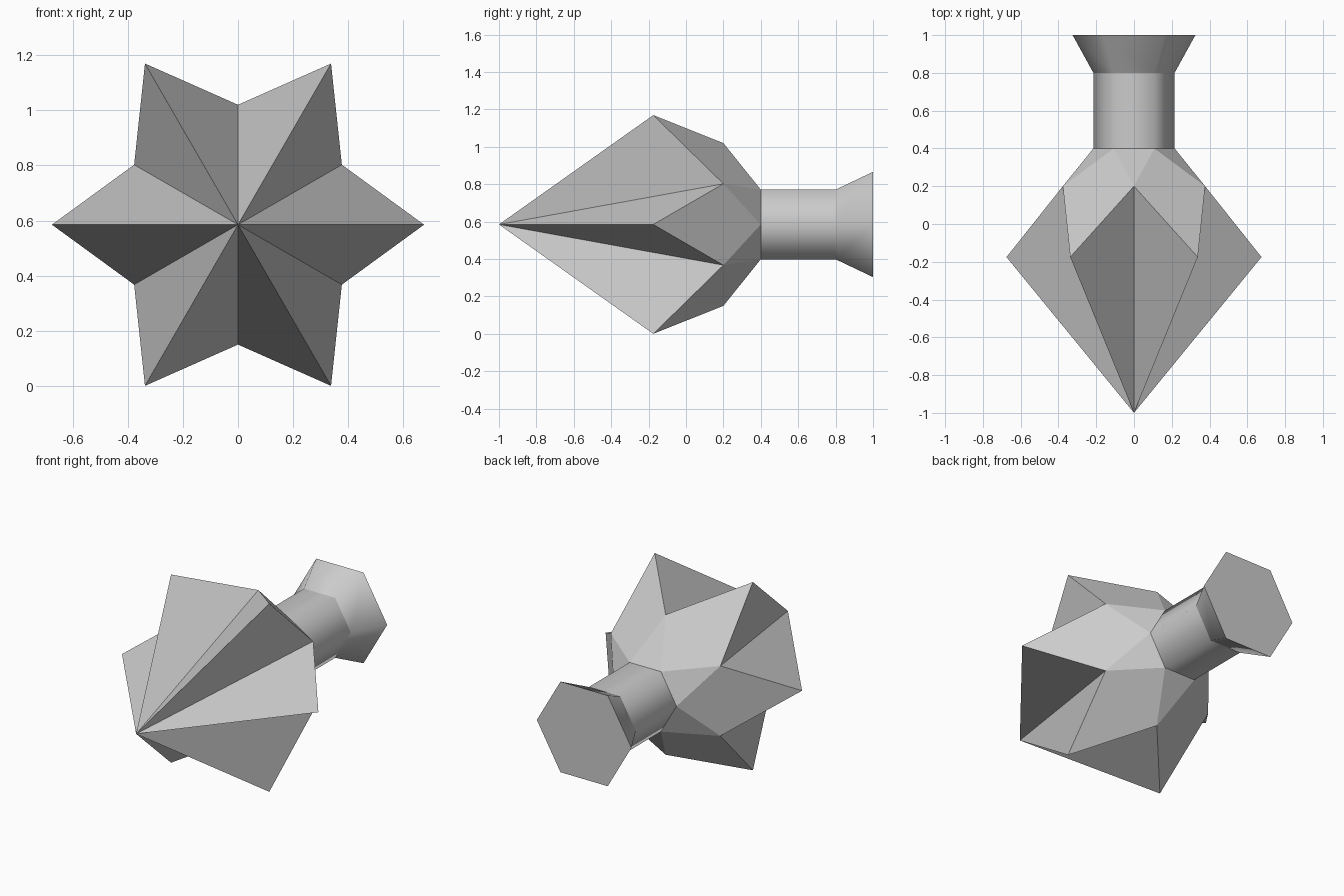
import bpy, bmesh, math

cube = bpy.data.objects.get("Cube")
if cube:
    bpy.data.objects.remove(cube, do_unlink=True)

SIDES = 6
CENTRE_Z = 0.585

grey = bpy.data.materials.new("plain_grey")
grey.use_nodes = True
colour = (0.6, 0.6, 0.6, 1)
grey.diffuse_color = colour
grey.node_tree.nodes["Principled BSDF"].inputs["Base Color"].default_value = colour


def ring(bm, radius, y, turn=0.0):
    """Six vertices around the long axis, turned by a fraction of a step."""
    step = math.tau / SIDES
    return [bm.verts.new((radius * math.cos((i + turn) * step), y,
                          CENTRE_Z + radius * math.sin((i + turn) * step)))
            for i in range(SIDES)]


def finish(bm, name):
    bmesh.ops.recalc_face_normals(bm, faces=bm.faces[:])
    mesh = bpy.data.meshes.new(name)
    bm.to_mesh(mesh)
    bm.free()
    mesh.materials.append(grey)
    obj = bpy.data.objects.new(name, mesh)
    bpy.context.collection.objects.link(obj)
    return obj


# Star head: six pointed ridges meeting at a front apex, tapering to the neck
bm = bmesh.new()
apex = bm.verts.new((0, -1, CENTRE_Z))
tips = ring(bm, 0.675, -0.175)
valleys = ring(bm, 0.435, 0.2, 0.5)
collar = ring(bm, 0.215, 0.4)
for i in range(SIDES):
    j = (i + 1) % SIDES
    bm.faces.new((apex, tips[i], valleys[i]))
    bm.faces.new((apex, valleys[i], tips[j]))
    bm.faces.new((tips[i], valleys[i - 1], collar[i], valleys[i]))
    bm.faces.new((valleys[i], collar[i], collar[j]))
finish(bm, "star_head")

# Shaft: six-sided neck and flared foot, smooth around but creased at the rings
bm = bmesh.new()
rings = [ring(bm, r, y) for r, y in ((0.215, 0.4), (0.215, 0.8), (0.325, 1.0))]
for near, far in zip(rings, rings[1:]):
    for i in range(SIDES):
        j = (i + 1) % SIDES
        bm.faces.new((near[i], near[j], far[j], far[i])).smooth = True
bm.faces.new(rings[-1])
for loop in rings:
    for i in range(SIDES):
        bm.edges.get((loop[i - 1], loop[i])).smooth = False
finish(bm, "flared_shaft")
